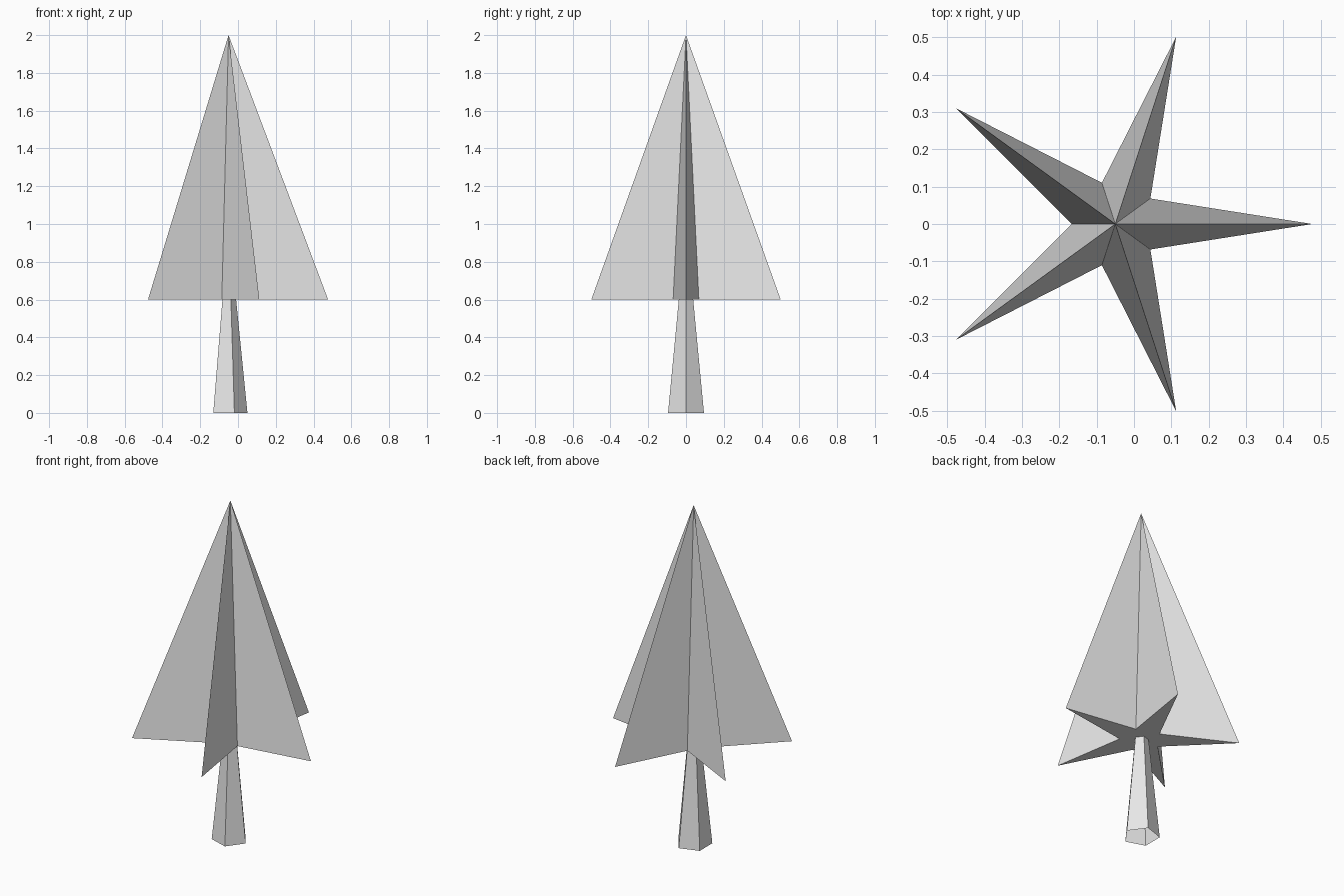
import bpy
import bmesh
from math import cos, sin, pi

AXIS_X = -0.05      # the star's centre sits slightly off the bounding-box centre
BASE_Z = 0.6        # underside of the foliage
TIP_Z = 2.0

if "Cube" in bpy.data.objects:
    bpy.data.objects.remove(bpy.data.objects["Cube"])

grey = bpy.data.materials.new("light_grey")
grey.use_nodes = True
grey.diffuse_color = (0.8, 0.8, 0.8, 1)
grey.node_tree.nodes["Principled BSDF"].inputs["Base Color"].default_value = (0.8, 0.8, 0.8, 1)


def ring(bm, radii, z):
    """Ring of vertices, one per radius, evenly spaced around the axis."""
    step = 2 * pi / len(radii)
    return [bm.verts.new((AXIS_X + r * cos(i * step), r * sin(i * step), z))
            for i, r in enumerate(radii)]


def finish(bm, name):
    mesh = bpy.data.meshes.new(name)
    bm.to_mesh(mesh)
    bm.free()
    mesh.materials.append(grey)
    obj = bpy.data.objects.new(name, mesh)
    bpy.context.collection.objects.link(obj)
    return obj


# Foliage: five-pointed star pyramid with a flat underside
bm = bmesh.new()
star = ring(bm, [0.527, 0.116] * 5, BASE_Z)
apex = bm.verts.new((AXIS_X, 0, TIP_Z))
for a, b in zip(star, star[1:] + star[:1]):
    bm.faces.new((a, b, apex))
bm.faces.new(star[::-1])
finish(bm, "foliage")

# Trunk: tapered five-sided tube, open at the bottom
bm = bmesh.new()
low = ring(bm, [0.1] * 5, 0)
high = ring(bm, [0.04] * 5, BASE_Z)
for i in range(5):
    j = (i + 1) % 5
    bm.faces.new((low[i], low[j], high[j], high[i]))
finish(bm, "trunk")
